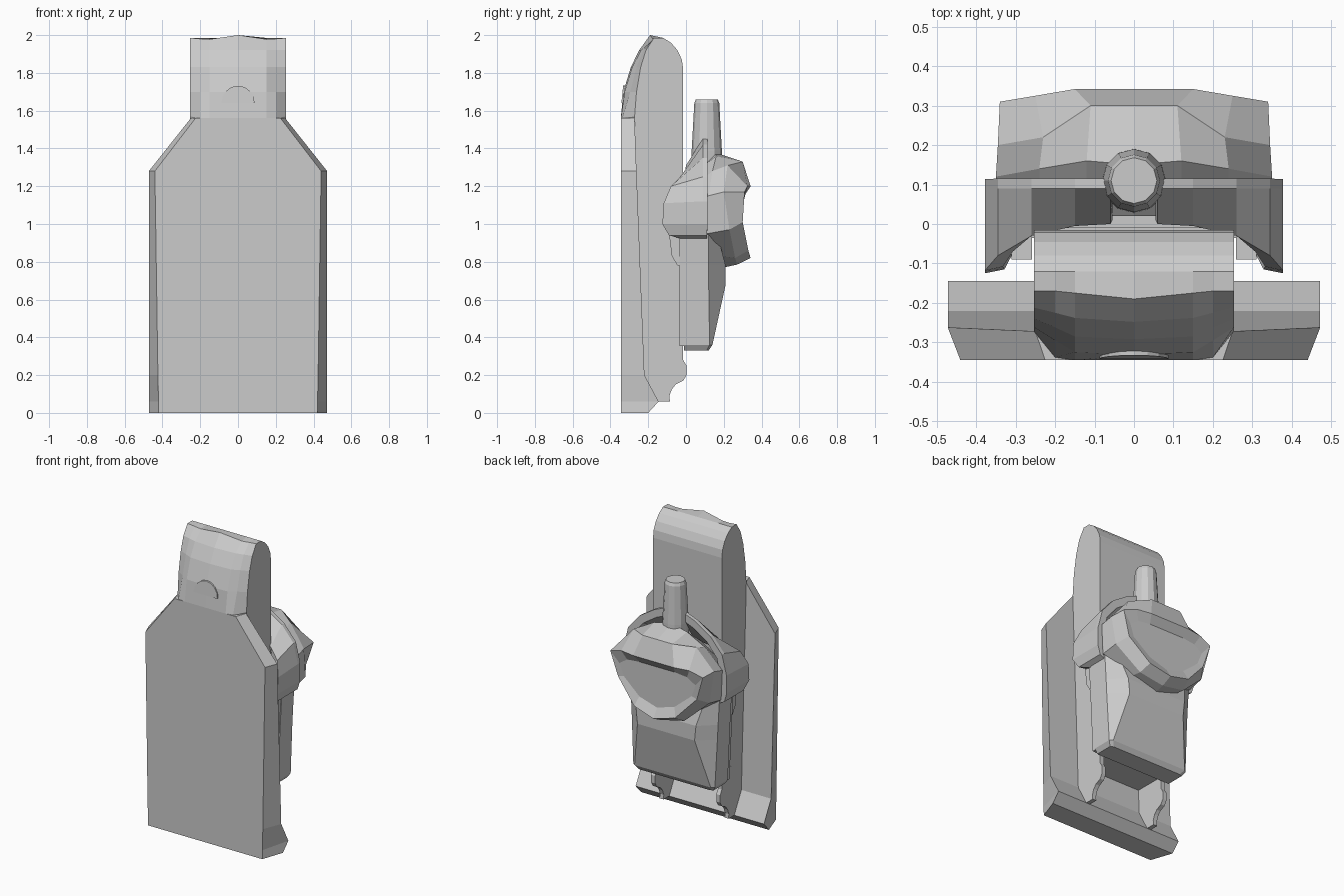
import bpy, bmesh, math


def loft(name, rings):
    """Skin a row of closed rings (equal point counts) into one capped solid."""
    bm = bmesh.new()
    rows = [[bm.verts.new(p) for p in ring] for ring in rings]
    n = len(rows[0])
    for a, b in zip(rows, rows[1:]):
        for i in range(n):
            j = (i + 1) % n
            bm.faces.new((a[i], a[j], b[j], b[i]))
    bm.faces.new(rows[0])
    bm.faces.new(rows[-1])
    bmesh.ops.recalc_face_normals(bm, faces=bm.faces)
    me = bpy.data.meshes.new(name)
    bm.to_mesh(me)
    bm.free()
    ob = bpy.data.objects.new(name, me)
    bpy.context.collection.objects.link(ob)
    return ob


def mirrored(half):
    """Half ring from top centre to bottom centre -> full symmetric ring."""
    return half + [(-x, y, z) for x, y, z in half[-2:0:-1]]


# Front plate: horizontal slices (z, front half width, back half width, back y)
slices = [(0, .42, .47, -.20), (.06, .421, .472, -.145), (.2, .424, .472, -.22),
          (1.28, .44, .472, -.262), (1.56, .225, .25, -.272)]
loft("front_plate", [[(-f, -.345, z), (f, -.345, z), (b, y, z), (-b, y, z)]
                     for z, f, b, y in slices])

# Spine core: side profiles swept across x, rounded top, bulging front
crown = [(-.12, 1.985), (-.08, 1.96), (-.045, 1.92), (-.022, 1.87), (-.015, 1.82)]
fronts = {
    .25: [(-.28, 1.5), (-.272, 1.57), (-.262, 1.7), (-.24, 1.83), (-.212, 1.92), (-.17, 1.985)],
    .20: [(-.28, 1.5), (-.338, 1.56), (-.295, 1.7), (-.262, 1.83), (-.225, 1.92), (-.17, 1.98)],
    .15: [(-.28, 1.5), (-.345, 1.56), (-.325, 1.7), (-.285, 1.83), (-.238, 1.92), (-.175, 1.978)],
    .0: [(-.28, 1.5), (-.345, 1.56), (-.332, 1.7), (-.292, 1.83), (-.248, 1.92), (-.19, 2.0)],
}
columns = []
for x in (-.253, -.2, -.15, 0, .15, .2, .253):
    front = fronts[min(fronts, key=lambda k: abs(k - abs(x)))]
    columns.append([(x, y, z) for y, z in front + crown + [(-.015, .36), (-.25, .36)]])
loft("spine", columns)

# Thin side rails ending in curved feet
foot = [(-.25, .4), (-.015, .4), (-.015, .28), (.003, .25), (.003, .2), (-.015, .17),
        (-.055, .15), (-.075, .125), (-.088, .09), (-.085, .06), (-.15, .06), (-.25, .2)]
for side, s in (("right", 1), ("left", -1)):
    loft("rail_foot_" + side, [[(s * x, y, z) for y, z in foot] for x in (.225, .2535)])

# Small arched relief on the front of the neck
arch = [(.088 * math.cos(math.pi * i / 8), .092 * math.sin(math.pi * i / 8)) for i in range(9)]
loft("neck_relief", [[(x, y + .1 * z, 1.64 + z) for x, z in arch] for y in (-.342, -.30)])

# Lower case with a hipped back panel: (z, half width, side y, back half width, back y)
case = [(.33, .28, .11, .26, .12), (.36, .30, .125, .28, .14), (.68, .315, .12, .21, .21),
        (.78, .32, .12, .22, .21), (.95, .33, .12, .26, .165)]
loft("lower_case", [[(-w, -.01, z), (w, -.01, z), (w, sy, z), (b, by, z), (-b, by, z), (-w, sy, z)]
                    for z, w, sy, b, by in case])
loft("case_front_panel", [
    [(-w, -.035, z), (w, -.035, z), (w, -.008, z), (-w, -.008, z)]
    for z, w in ((.355, .295), (.78, .315), (.94, .325))])

# Rear housing: faceted shell ending in a wide back face
housing = [
    [(0, .02, 1.26), (.12, .02, 1.25), (.24, .02, 1.18), (.33, .02, 1.08), (.30, .02, .94), (.15, .02, .92), (0, .02, .92)],
    [(0, .15, 1.38), (.12, .16, 1.36), (.24, .14, 1.28), (.35, .12, 1.15), (.34, .12, .95), (.17, .18, .83), (0, .2, .77)],
    [(0, .30, 1.33), (.11, .30, 1.33), (.23, .22, 1.31), (.345, .2, 1.17), (.335, .23, .97), (.17, .26, .82), (0, .27, .785)],
    [(0, .342, 1.2), (.15, .342, 1.2), (.25, .325, 1.2), (.34, .31, 1.17), (.29, .30, 1.01), (.15, .33, .86), (0, .342, .82)],
    [(0, .305, 1.15), (.13, .305, 1.15), (.22, .303, 1.14), (.28, .30, 1.1), (.25, .297, 1.02), (.13, .305, .92), (0, .305, .88)],
]
loft("rear_housing", [mirrored(h) for h in housing])

# Collar arch hugging the spine: (x, back z, front z, front y, back y)
stations = [(.30, .91, .91, .02, .11), (.36, .94, .94, -.09, .112), (.378, 1.0, 1.0, -.125, .113),
            (.378, 1.12, 1.11, -.118, .114), (.345, 1.25, 1.2, -.08, .115),
            (.26, 1.35, 1.25, -.03, .115), (.15, 1.42, 1.28, -.005, .115), (.06, 1.455, 1.31, .0, .115)]
for side, s in (("right", 1), ("left", -1)):
    rings = []
    for x, z, fz, f, b in stations:
        k = math.hypot(x, z - .95)
        dx, dz = .05 * x / k, .05 * (z - .95) / k
        fx = max(x - dx, .258) if f < -.015 else x - dx
        rings.append([(s * x, f, fz), (s * x, b - .025, z), (s * x, b, z),
                      (s * (x - dx), b, z - dz), (s * fx, f + .01, fz - dz)])
    loft("collar_" + side, rings)
    # Small lug under the collar
    loft("collar_lug_" + side, [
        [(s * .258, y0, z), (s * .31, y0, z), (s * .31, 0, z), (s * .258, 0, z)]
        for z, y0 in ((.78, -.045), (.83, -.075), (.95, -.09))])


# Tapered post on top
def ring(r, z, n=12):
    return [(r * math.cos(2 * math.pi * i / n), .11 + r * math.sin(2 * math.pi * i / n), z)
            for i in range(n)]


loft("post", [ring(.082, 1.25), ring(.08, 1.39), ring(.066, 1.64), ring(.058, 1.66)])
